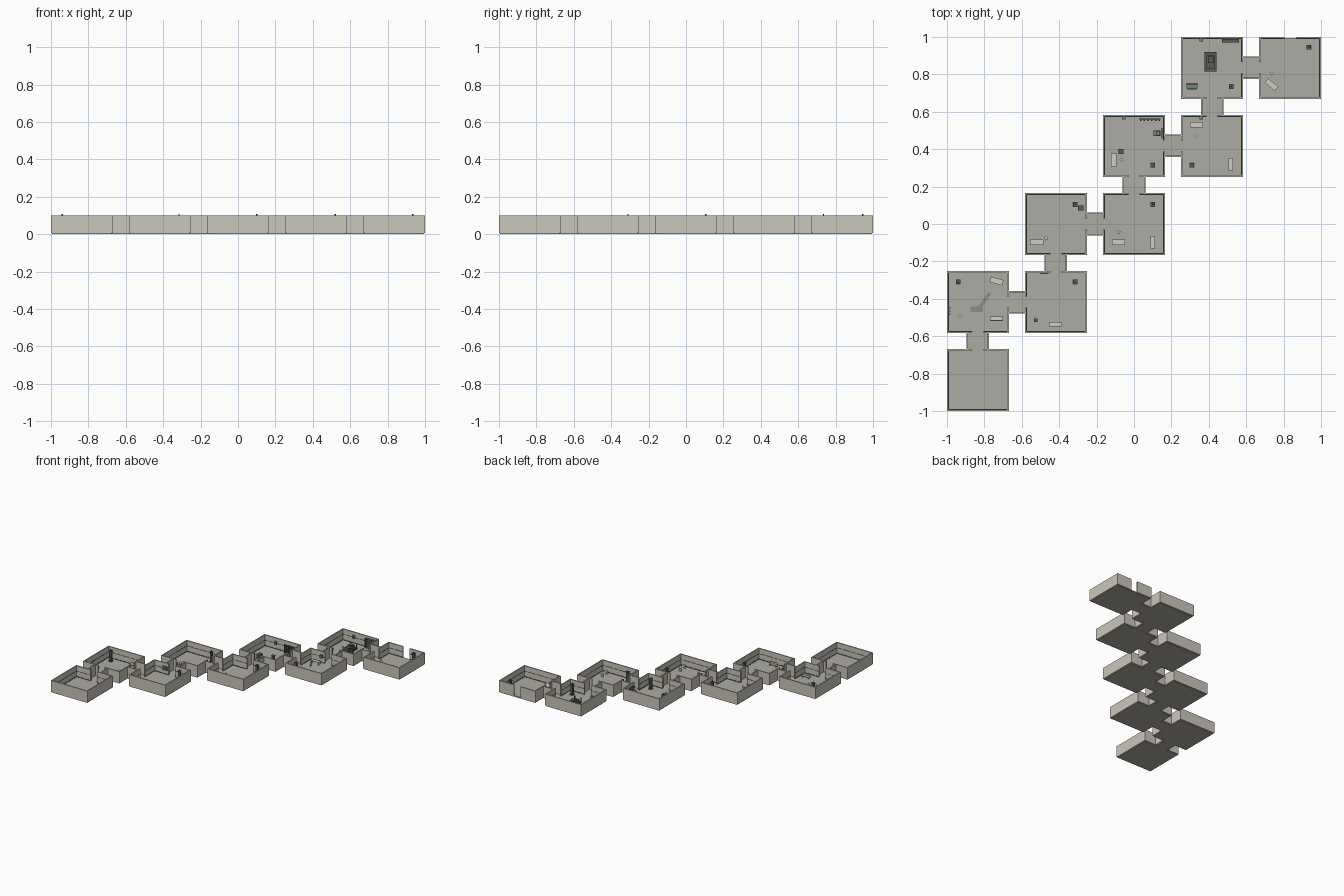
import bpy, bmesh, math
from mathutils import Matrix, Vector

P, H, T = 0.4175, 0.1655, 0.009      # room pitch, outer half size, wall thickness
GAP, Z0, Z1 = 0.03, 0.01, 0.1        # half doorway, floor top, wall top


def material(name, rgb):
    m = bpy.data.materials.new(name)
    m.diffuse_color = (*rgb, 1)
    return m


WALL = material("plaster", (0.60, 0.57, 0.50))
FLOOR = material("concrete", (0.42, 0.41, 0.37))
DARK = material("dark_metal", (0.09, 0.11, 0.10))
GREEN = material("green_metal", (0.16, 0.23, 0.20))
PALE = material("pale_laminate", (0.62, 0.62, 0.54))
STAIN = material("stain", (0.27, 0.26, 0.23))


def make(name, boxes, mat, loc=(0, 0), rot=0):
    """One object from boxes given as (cx, cy, z_low, size_x, size_y, size_z)."""
    bm = bmesh.new()
    for cx, cy, z, sx, sy, sz in boxes:
        bmesh.ops.create_cube(bm, size=1, matrix=Matrix.Translation((cx, cy, z + sz / 2))
                              @ Matrix.Diagonal((sx, sy, sz, 1)))
    me = bpy.data.meshes.new(name)
    bm.to_mesh(me)
    bm.free()
    me.materials.append(mat)
    ob = bpy.data.objects.new(name, me)
    ob.location = (*loc, 0)
    ob.rotation_euler.z = math.radians(rot)
    bpy.context.collection.objects.link(ob)
    return ob


def ring(side, off, thick, z, h, door, half):
    """Boxes along one side of a square, split round the doorway."""
    spans = [(-half, -GAP), (GAP, half)] if door else [(-half, half)]
    out = []
    for a, b in spans:
        m, l = (a + b) / 2, b - a
        if side in "NS":
            out.append((m, off if side == "N" else -off, z, l, thick, h))
        else:
            out.append((off if side == "E" else -off, m, z, thick, l, h))
    return out


# Rooms in a staircase chain: grid cell and door sides
rooms = [(-2, -2, "N"), (-2, -1, "SE"), (-1, -1, "WN"), (-1, 0, "SE"), (0, 0, "WN"),
         (0, 1, "SE"), (1, 1, "WN"), (1, 2, "SE"), (2, 2, "WN")]
for i, j, doors in rooms:
    loc = (i * P, j * P)
    make("room_floor", [(0, 0, 0, 2 * H - 0.012, 2 * H - 0.012, Z0)], FLOOR, loc)
    walls, trim = [], []
    for s in "NSEW":
        d = s in doors
        walls += ring(s, H - T / 2, T, Z0 - 0.004, Z1 - Z0 + 0.004, d, H if s in "NS" else H - T)
        trim += ring(s, H - T - 0.0008, 0.0016, Z0, 0.005, d, H - T)
        trim += ring(s, H - T - 0.0008, 0.0016, 0.055, 0.003, d, H - T)
    make("room_walls", walls, WALL, loc)
    make("wall_trim", trim, DARK, loc)

# Corridors between neighbouring rooms
L = P - 2 * H
for (i, j, _), (k, l, _) in zip(rooms, rooms[1:]):
    loc = ((i + k) * P / 2, (j + l) * P / 2)
    rot = 0 if i == k else 90
    make("corridor_floor", [(0, 0, 0, 0.11, L + 0.012, Z0)], FLOOR, loc, rot)
    make("corridor_walls", [(s * 0.0565, 0, Z0 - 0.004, 0.008, L, Z1 - Z0 + 0.004)
                            for s in (-1, 1)], WALL, loc, rot)


# Furniture helpers
def desk(x, y, rot=0, l=0.07, w=0.03):
    h = 0.025
    make("desk", [(0, 0, Z0 + h - 0.003, l, w, 0.003)] +
         [(s * (l / 2 - 0.003), 0, Z0, 0.003, w * 0.9, h - 0.003) for s in (-1, 1)],
         PALE, (x, y), rot)


def chair(x, y, rot=0):
    make("chair", [(0, 0, Z0 + 0.013, 0.016, 0.016, 0.002),
                   (0, 0.008, Z0 + 0.015, 0.016, 0.002, 0.016)] +
         [(a * 0.007, b * 0.007, Z0, 0.002, 0.002, 0.013) for a in (-1, 1) for b in (-1, 1)],
         PALE, (x, y), rot)


def crate(x, y, s=0.028, h=0.03):
    make("crate", [(0, 0, Z0, s, s, h), (0, 0, Z0 + h, s * 0.8, s * 0.8, 0.002)], DARK, (x, y))


def column(x, y, tip):
    b = [(0, 0, Z0, 0.026, 0.026, 0.008), (0, 0, Z0, 0.018, 0.018, 0.088),
         (0, 0, 0.093, 0.024, 0.024, 0.005)]
    if tip:
        b.append((0, 0, 0.098, 0.007, 0.007, 0.009))
    make("column", b, DARK, (x, y))


def bench(x, y, rot=0):
    make("bench", [(0, 0, Z0 + 0.012, 0.068, 0.022, 0.004), (0, -0.011, Z0 + 0.012, 0.068, 0.003, 0.018)] +
         [(s * 0.028, 0, Z0, 0.004, 0.018, 0.012) for s in (-1, 1)], PALE, (x, y), rot)


for x, y, t in [(-.94, -.31, 1), (-.315, -.31, 1), (-.315, .105, 1), (.1, .105, 1),
                (.1, .315, 0), (.31, .315, 0), (.52, .735, 1), (.935, .945, 1)]:
    column(x, y, t)
for d in [(-.735, -.305, -15), (-.52, -.097), (-.083, -.097), (.1, -.097, 90, .066, .022),
          (-.108, .343, 90), (.335, .53), (.517, .32, 90, .066, .022), (.735, .745, -40)]:
    desk(*d)
for c in [(-.93, -.49, 35), (-.47, -.077, 20), (-.082, -.045, -10), (-.067, .343, -70),
          (.335, .47, 40), (.737, .805, 25)]:
    chair(*c)
for c in [(-.525, -.515, .02, .02), (-.285, .085), (-.07, .387)]:
    crate(*c)
bench(-.735, -.505)
bench(-.42, -.535)

# Floor stains in the second room
make("floor_stain", [(0, 0, Z0, 0.068, 0.03, 0.0006)], STAIN, (-.84, -.455))
make("floor_streak", [(0, 0, Z0, 0.10, 0.018, 0.0008)], STAIN, (-.80, -.41), 55)
make("wall_hooks", [(0, k * 0.016, 0.06, 0.006, 0.004, 0.006) for k in (-1, 0, 1)], DARK, (-.985, -.465))

# Wall panels and small wall boxes
make("wall_panel", [(0, 0, 0.04, 0.045, 0.004, 0.035)], DARK, (-.48, -.265))
for x, y in [(-.055, .567), (.36, .567), (.36, .985)]:
    make("wall_box", [(0, 0, 0.05, 0.018, 0.018, 0.025)], GREEN, (x, y))

# Control desk, wall screen and pipe rack
make("control_desk", [(0, 0, Z0, 0.038, 0.03, 0.03), (0.008, 0, Z0 + 0.03, 0.018, 0.026, 0.014)],
     GREEN, (.122, .485))
make("wall_screen", [(0, 0, 0.045, 0.005, 0.056, 0.035)], DARK, (.15, .485))
make("pipe_rack", [(0, 0.004, 0.07, 0.115, 0.006, 0.004), (0, 0.004, 0.03, 0.115, 0.006, 0.004)] +
     [(k * 0.02 - 0.05, -0.002, Z0, 0.008, 0.01, 0.065) for k in range(6)], DARK, (.085, .557))

# Large machine, console and shelf
make("machine", [(0, 0, Z0, 0.064, 0.104, 0.012), (0, 0, Z0, 0.046, 0.07, 0.034),
                 (0, 0.01, Z0 + 0.034, 0.03, 0.035, 0.012)] +
     [(a * 0.028, b * 0.048, Z0, 0.006, 0.006, 0.045) for a in (-1, 1) for b in (-1, 1)],
     DARK, (.41, .867))
make("console", [(0, 0, Z0, 0.058, 0.026, 0.026), (0, 0.01, Z0 + 0.026, 0.058, 0.01, 0.02),
                 (0, -0.016, Z0, 0.05, 0.008, 0.014)], GREEN, (.31, .738))
make("shelf", [(0, 0, Z0 + k * 0.018, 0.09, 0.02, 0.003) for k in range(5)] +
     [(s * 0.044, 0, Z0, 0.003, 0.02, 0.075) for s in (-1, 1)], DARK, (.517, .98))
